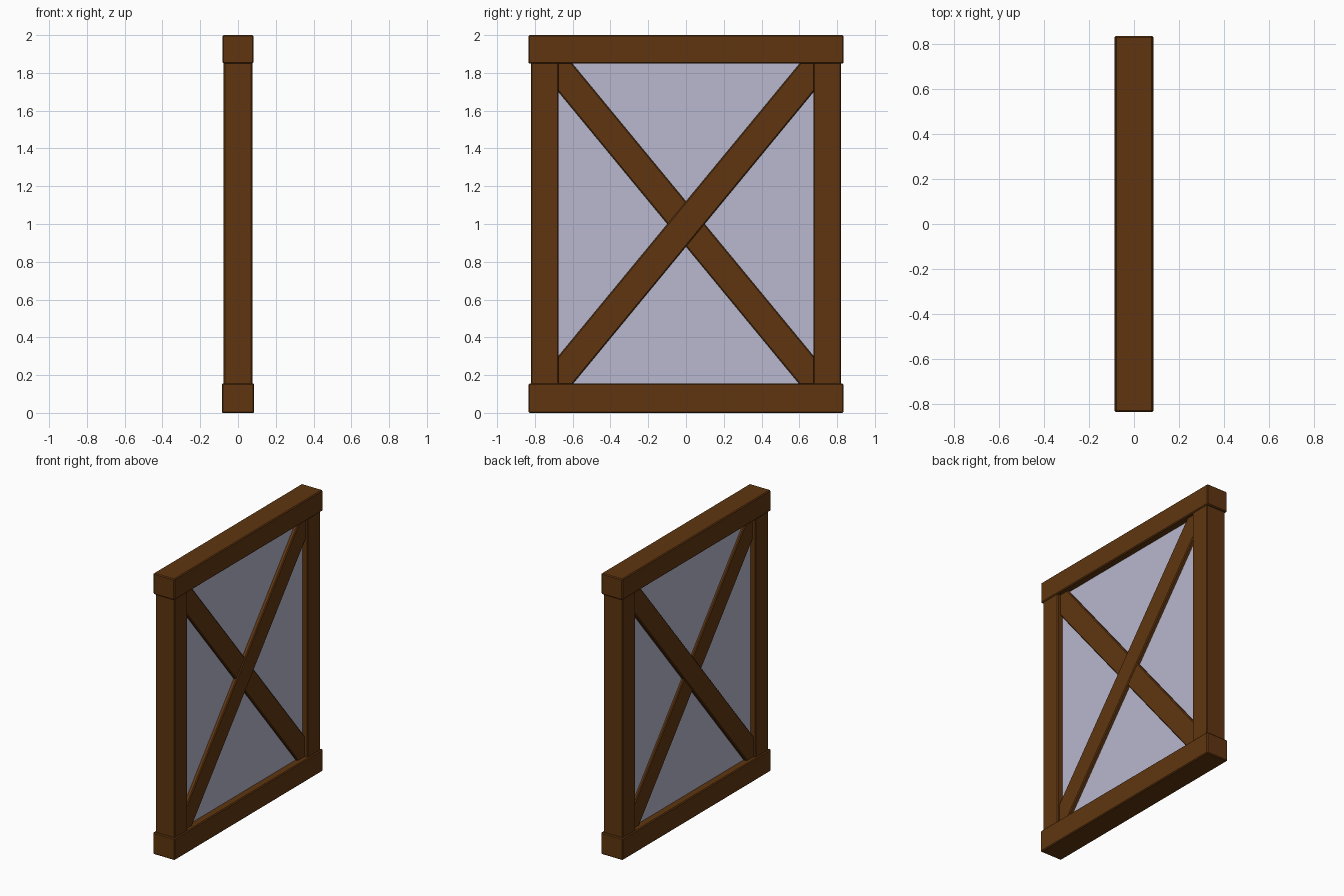
import bpy
import math

if "Cube" in bpy.data.objects:
    bpy.data.objects.remove(bpy.data.objects["Cube"])


def material(name, rgb):
    m = bpy.data.materials.new(name)
    m.diffuse_color = (*rgb, 1)
    m.use_nodes = True
    m.node_tree.nodes["Principled BSDF"].inputs["Base Color"].default_value = m.diffuse_color
    return m


wood = material("dark_wood", (0.115, 0.036, 0.005))
plaster = material("pale_plaster", (0.48, 0.48, 0.62))


def box(name, size, loc, mat, tilt=0, bevel=0.006):
    bpy.ops.mesh.primitive_cube_add(size=1, location=loc)
    ob = bpy.context.object
    ob.name = name
    ob.scale = size
    bpy.ops.object.transform_apply(location=False, rotation=False, scale=True)
    ob.rotation_euler.x = tilt
    ob.data.materials.append(mat)
    if bevel:
        mod = ob.modifiers.new("worn_edges", "BEVEL")
        mod.width = bevel
        mod.segments = 1
    return ob


# Horizontal rails
box("top_rail", (0.166, 1.67, 0.15), (0, 0, 1.925), wood)
box("bottom_rail", (0.172, 1.67, 0.155), (0, 0, 0.0775), wood)

# Upright posts between the rails
for side, y in (("front", -0.748), ("back", 0.748)):
    box(side + "_post", (0.152, 0.147, 1.74), (0, y, 1.0), wood)

# Crossed braces, the rising one standing slightly proud; ends hide in the frame
angle = math.radians(50.5)
box("rising_brace", (0.12, 2.26, 0.152), (0, 0, 1.0), wood, angle)
box("falling_brace", (0.106, 2.26, 0.152), (0, 0, 1.0), wood, -angle)

# Infill panel
box("infill_panel", (0.07, 1.40, 1.74), (0, 0, 1.0), plaster, bevel=0)
